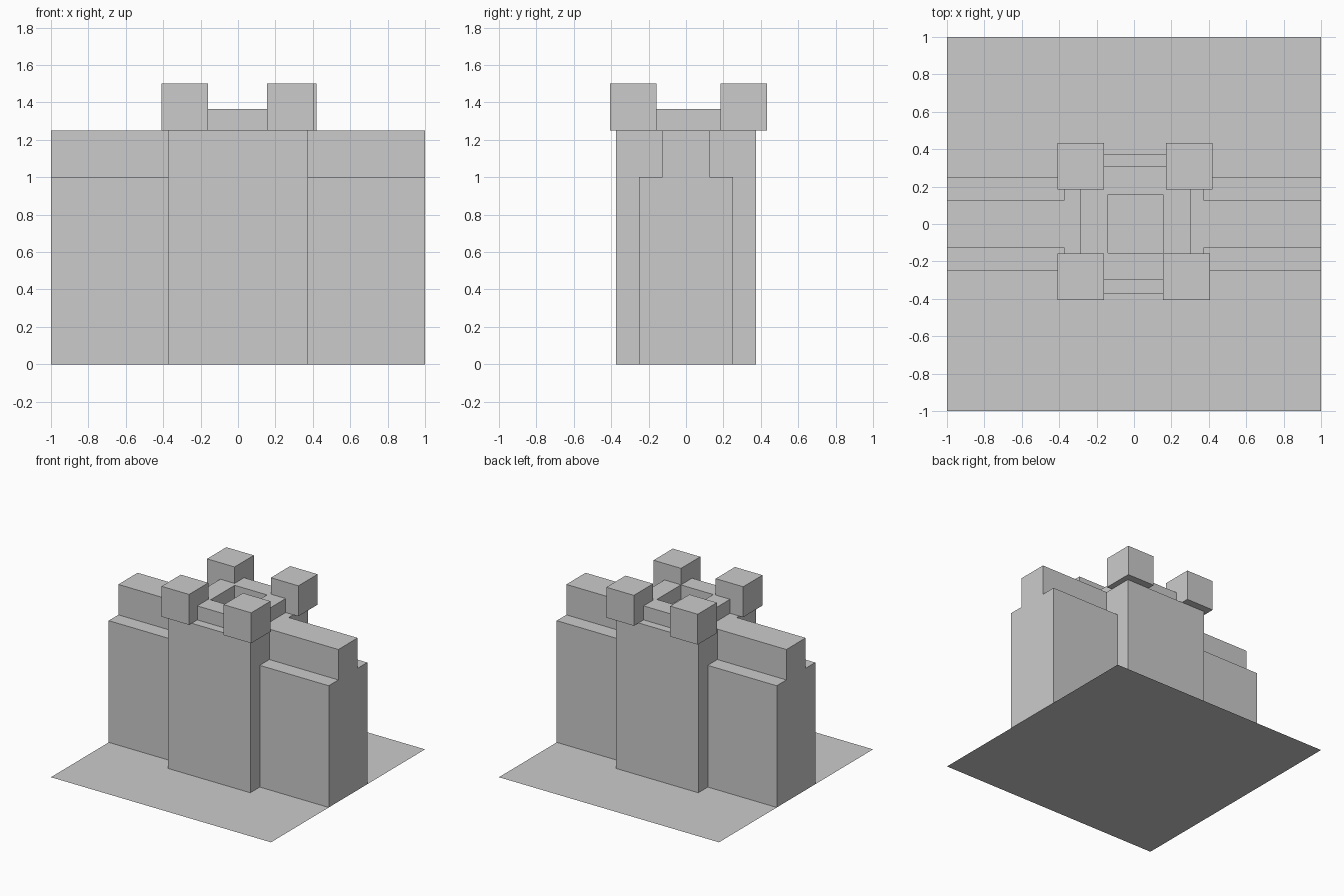
import bpy

if "Cube" in bpy.data.objects:
    bpy.data.objects.remove(bpy.data.objects["Cube"])


def mesh_object(name, verts, faces):
    mesh = bpy.data.meshes.new(name)
    mesh.from_pydata(verts, [], faces)
    obj = bpy.data.objects.new(name, mesh)
    bpy.context.collection.objects.link(obj)
    return obj


def prism(name, profile, axis, a, b):
    """Extrude a counter-clockwise 2D profile along x or z from a to b."""
    n = len(profile)
    place = (lambda p, t: (t, *p)) if axis == 'x' else (lambda p, t: (*p, t))
    verts = [place(p, t) for t in (a, b) for p in profile]
    faces = [tuple(reversed(range(n))), tuple(range(n, 2 * n))]
    faces += [(i, (i + 1) % n, n + (i + 1) % n, n + i) for i in range(n)]
    return mesh_object(name, verts, faces)


def block(name, x0, x1, y0, y1, z0, z1):
    return prism(name, [(x0, y0), (x1, y0), (x1, y1), (x0, y1)], 'z', z0, z1)


# Ground sheet
mesh_object("ground_sheet", [(-1, -1, 0), (1, -1, 0), (1, 1, 0), (-1, 1, 0)], [(0, 1, 2, 3)])

# Stepped wall running along x, merged into the tower
half = [(0.25, 0), (0.25, 1), (0.125, 1), (0.125, 1.25)]
wall = prism("wall", half + [(-y, z) for y, z in reversed(half)], 'x', -1, 1)
wall.hide_render = True
wall.hide_viewport = True

tower = block("tower_and_wall", -0.373, 0.373, -0.373, 0.373, 0, 1.25)
union = tower.modifiers.new("join_wall", 'BOOLEAN')
union.operation = 'UNION'
union.solver = 'EXACT'
union.object = wall

# Corner merlons, overhanging the tower
S = 0.25
corners = {"front_left": (-0.41, -0.407), "front_right": (0.155, -0.407),
           "back_left": (-0.41, 0.184), "back_right": (0.17, 0.184)}
for name, (x, y) in corners.items():
    block("merlon_" + name, x, x + S, y, y + S, 1.25, 1.5)

# Low square parapet ring with an open centre
outer = [(-0.29, -0.3), (0.305, -0.3), (0.305, 0.307), (-0.29, 0.307)]
inner = [(-0.14, -0.155), (0.155, -0.155), (0.155, 0.157), (-0.14, 0.157)]
loops = [(outer, 1.25), (outer, 1.365), (inner, 1.365), (inner, 1.25)]
verts = [(x, y, z) for loop, z in loops for x, y in loop]
faces = [(4 * k + i, 4 * k + (i + 1) % 4, (4 * (k + 1) + (i + 1) % 4) % 16, (4 * (k + 1) + i) % 16)
         for k in range(4) for i in range(4)]
mesh_object("parapet_ring", verts, faces)
